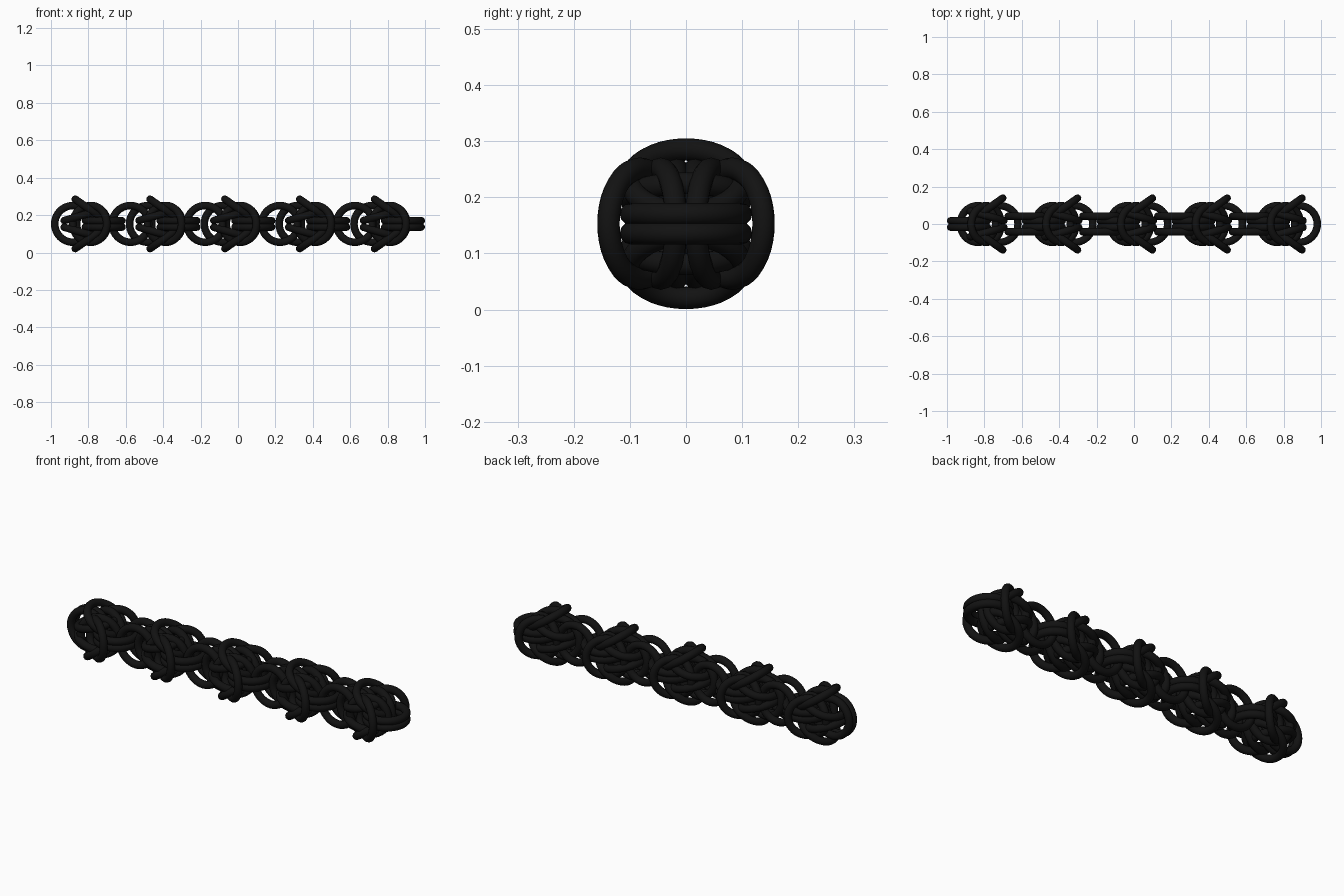
import bpy
from math import radians, pi
from mathutils import Matrix

if "Cube" in bpy.data.objects:
    bpy.data.objects.remove(bpy.data.objects["Cube"])

Z0 = 0.153          # height of the chain axis
MAJOR, WIRE = 0.098, 0.02

# shared wire ring mesh, lying in the xy plane
bpy.ops.mesh.primitive_torus_add(major_radius=MAJOR, minor_radius=WIRE,
                                 major_segments=40, minor_segments=12)
first = bpy.context.object
ring_mesh = first.data
ring_mesh.name = "wire_ring"
bpy.data.objects.remove(first)
for p in ring_mesh.polygons:
    p.use_smooth = True
mat = bpy.data.materials.new("black_metal")
mat.diffuse_color = (0.006, 0.006, 0.006, 1)
mat.use_nodes = True
mat.node_tree.nodes["Principled BSDF"].inputs["Base Color"].default_value = mat.diffuse_color
ring_mesh.materials.append(mat)


def pair(name, x, offset, upright, tilt=0.0):
    """Two mirrored rings: upright = xz plane spread in y, otherwise xy plane spread in z."""
    for side in (1, -1):
        a = radians(tilt) * side
        if upright:
            loc = (x, side * offset, Z0)
            rot = Matrix.Rotation(a, 4, 'Z') @ Matrix.Rotation(pi / 2, 4, 'X')
        else:
            loc = (x, 0, Z0 + side * offset)
            rot = Matrix.Rotation(a, 4, 'Y')
        ob = bpy.data.objects.new(name, ring_mesh)
        ob.matrix_world = Matrix.Translation(loc) @ rot
        bpy.context.collection.objects.link(ob)


for k in range(5):
    x = -0.8 + 0.4 * k
    # end pairs of each knot
    pair("left_link", x - 0.082, 0.017, True)
    pair("right_link", x + 0.082, 0.017, False)
    # folded-back pairs whose tips stick out as barbs
    pair("folded_flat_ring", x + 0.01, 0.076, False, 35)
    pair("folded_upright_ring", x + 0.018, 0.082, True, 35)
    # inner pairs that converge towards the knot ends
    pair("inner_flat_ring", x - 0.035, 0.045, False, -16)
    pair("inner_upright_ring", x + 0.01, 0.045, True, -16)
    # connector between neighbouring knots
    if k < 4:
        pair("connector_ring", x + 0.225, 0.042, True)
